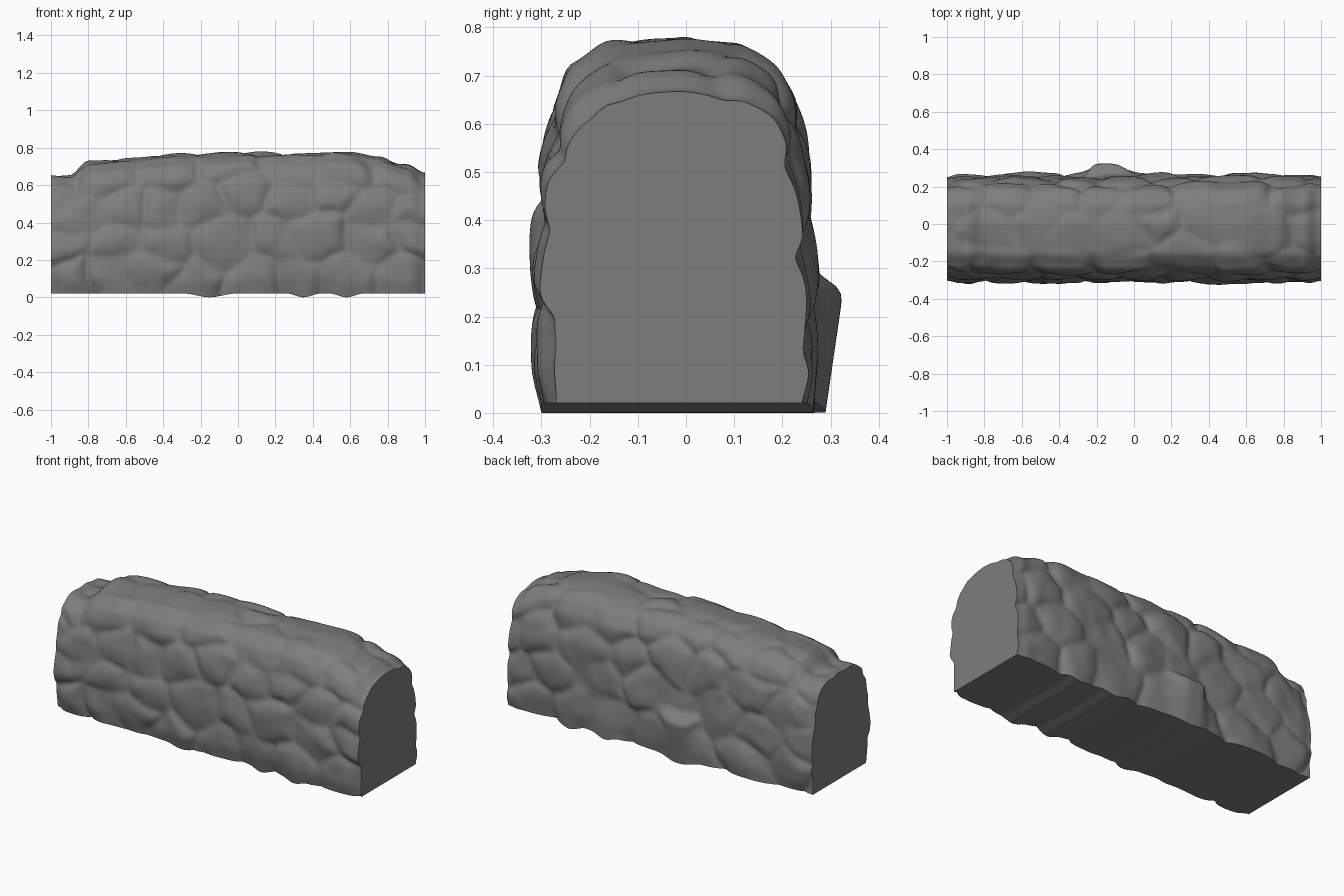
import bpy, bmesh, math, random
from mathutils import Vector, noise

if "Cube" in bpy.data.objects:
    bpy.data.objects.remove(bpy.data.objects["Cube"])

random.seed(4)
NX, NV = 200, 140

# Cross-section from front foot, over the top, to back foot (z for a 0.765 high wall)
PROFILE = [(-.283, .02), (-.298, .1), (-.303, .3), (-.289, .5), (-.262, .63), (-.23, .70),
           (-.16, .755), (0, .768), (.11, .757), (.17, .72), (.213, .65), (.238, .5),
           (.25, .3), (.257, .1), (.25, .02)]
# Crest height along the wall
CREST = [(-1, .65), (-.9, .642), (-.8, .72), (-.6, .735), (-.3, .762), (0, .775),
         (.3, .765), (.6, .775), (.75, .75), (.9, .705), (1, .655)]
# Stones poking out below the foot: x, width
FOOT_DIPS = [(-.15, .14), (.35, .09), (.58, .09)]


def interp(table, x):
    for (a, p), (b, q) in zip(table, table[1:]):
        if x <= b:
            t = (x - a) / (b - a)
            t = t * t * (3 - 2 * t)
            return p + (q - p) * t
    return table[-1][1]


# Resample the cross-section evenly along its length
lengths = [0]
for a, b in zip(PROFILE, PROFILE[1:]):
    lengths.append(lengths[-1] + math.dist(a, b))
total = lengths[-1]
section = []
for j in range(NV):
    s = total * j / (NV - 1)
    k = max(i for i in range(len(PROFILE) - 1) if lengths[i] <= s + 1e-9)
    t = (s - lengths[k]) / (lengths[k + 1] - lengths[k])
    section.append(Vector(PROFILE[k]).lerp(Vector(PROFILE[k + 1]), t))
normals = []
for j in range(NV):
    d = section[min(j + 3, NV - 1)] - section[max(j - 3, 0)]
    normals.append(Vector((-d.y, d.x)).normalized())

# Stones laid in rough staggered courses over the unrolled surface
stones = []
ROWS = 9
for r in range(ROWS):
    x = -1.1 + (r % 2) * .13
    while x < 1.15:
        stones.append((x, (r + .5) * total / ROWS + random.uniform(-.05, .05),
                       random.uniform(-.009, .009),
                       random.uniform(-.09, .09), random.uniform(-.09, .09)))
        x += random.uniform(.19, .34)


def step(a, b, x):
    t = min(1, max(0, (x - a) / (b - a)))
    return t * t * (3 - 2 * t)


def relief(x, s):
    """Rounded, slightly tilted stone faces with sunken joints of varying depth."""
    wx = x + .06 * noise.noise((x * 4, s * 4, 1))
    ws = s + .06 * noise.noise((x * 4, s * 4, 7))
    near = sorted((math.hypot((wx - c[0]) * .8, ws - c[1]), c) for c in stones
                  if abs(wx - c[0]) < .45 and abs(ws - c[1]) < .45)
    (d1, c), (d2, _) = near[:2]
    joint = 1 - math.exp(-(d2 - d1) / .05)
    depth = .024 + .026 * noise.noise((x * 3, s * 3, 5))
    tilt = c[2] + c[3] * (wx - c[0]) + c[4] * (ws - c[1])
    return .014 - max(.004, depth) * (1 - joint) + tilt * joint \
        + .006 * noise.noise((x * 10, s * 10, 3))


bm = bmesh.new()
rings = []
for i in range(NX):
    x = -1 + 2 * i / (NX - 1)
    crest = interp(CREST, x)
    end = 1 - .05 * step(.93, 1, abs(x))
    dip = max(1 - abs(x - c) / w for c, w in FOOT_DIPS)
    foot = .02 - .02 * step(0, 1, dip)
    ring = []
    for j in range(NV):
        s = total * j / (NV - 1)
        p, n = section[j], normals[j]
        h = relief(x, s) * (.6 if n.y > .7 else 1)
        y, z = p.x * end + n.x * h, p.y
        z = foot + (z - .02) * (crest - foot) / .748 + n.y * h * step(0, .1, z)
        # Large stone jutting from the back foot
        if p.x > 0:
            jut = step(-.29, -.2, x) * (1 - step(-.12, .05, x)) * (1 - step(.265, .30, p.y))
            y += (.327 - .15 * (.27 - p.y) - y) * jut
        ring.append(bm.verts.new((x, y, z)))
    rings.append(ring)

# Skin, weathered soft
for a, b in zip(rings, rings[1:]):
    for j in range(NV - 1):
        bm.faces.new((a[j], a[j + 1], b[j + 1], b[j]))
inner = [v for ring in rings for v in ring[1:-1]]
for _ in range(4):
    bmesh.ops.smooth_vert(bm, verts=inner, factor=.5, use_axis_y=True, use_axis_z=True)

# Underside and flat cut ends
for a, b in zip(rings, rings[1:]):
    bm.faces.new((a[-1], a[0], b[0], b[-1]))
caps = [bm.faces.new(rings[0]), bm.faces.new(rings[-1][::-1])]
bmesh.ops.recalc_face_normals(bm, faces=bm.faces)
zmin = min(v.co.z for v in bm.verts)
for v in bm.verts:
    v.co.z -= zmin

mesh = bpy.data.meshes.new("stone_wall")
bm.to_mesh(mesh)
bm.free()
wall = bpy.data.objects.new("stone_wall", mesh)
bpy.context.collection.objects.link(wall)

# Single grey stone colour
grey = bpy.data.materials.new("grey_stone")
grey.diffuse_color = (.2, .21, .2, 1)
grey.use_nodes = True
grey.node_tree.nodes["Principled BSDF"].inputs["Base Color"].default_value = grey.diffuse_color
mesh.materials.append(grey)

bpy.context.view_layer.objects.active = wall
wall.select_set(True)
bpy.ops.object.shade_smooth_by_angle(angle=math.radians(50))
